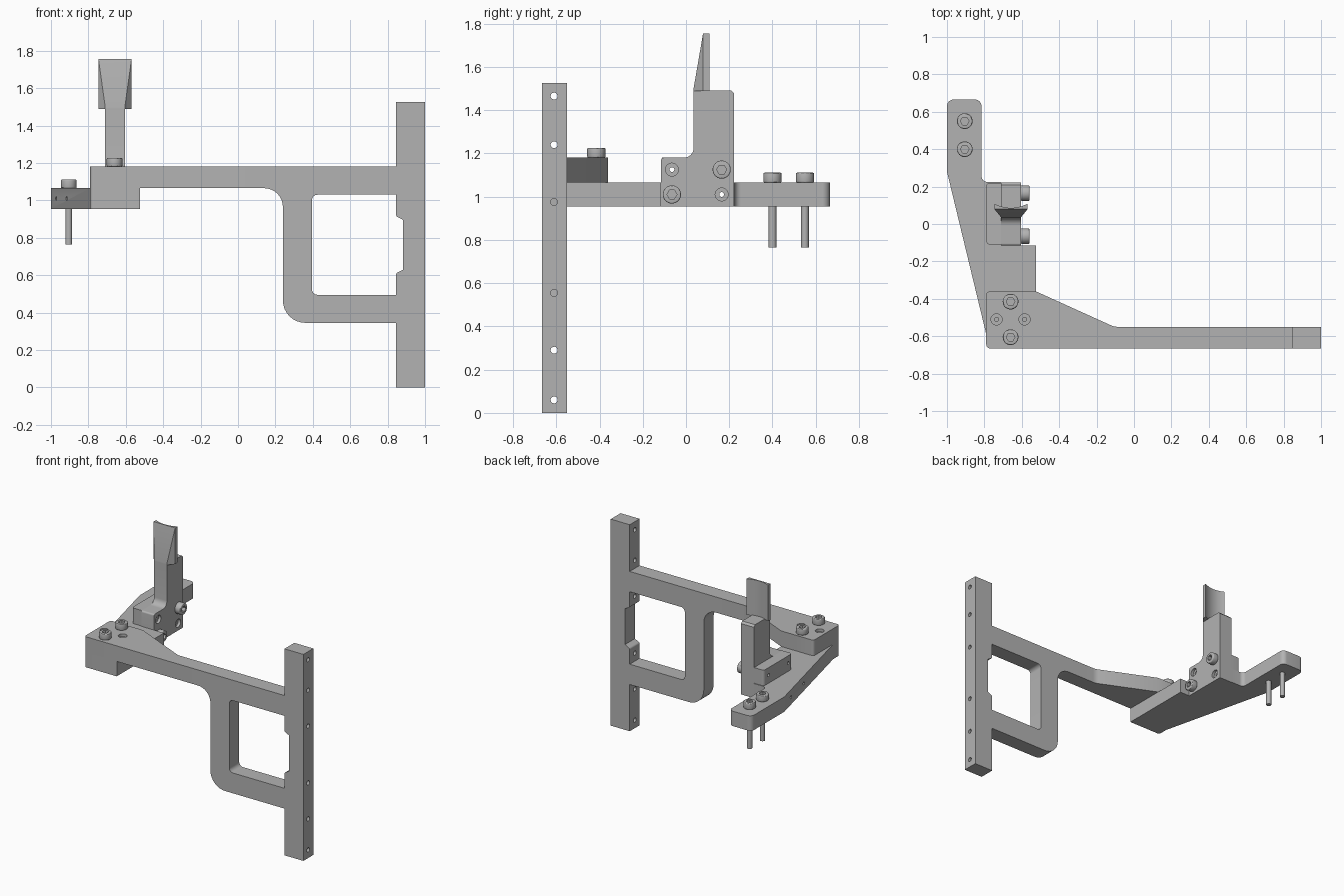
import bpy, bmesh, math
from mathutils import Vector, Matrix

if "Cube" in bpy.data.objects:
    bpy.data.objects.remove(bpy.data.objects["Cube"])

GREY = (0.45, 0.45, 0.45, 1)
steel = bpy.data.materials.new("grey metal")
steel.use_nodes = True
steel.diffuse_color = GREY
steel.node_tree.nodes["Principled BSDF"].inputs["Base Color"].default_value = GREY


def finish(name, bm):
    bmesh.ops.recalc_face_normals(bm, faces=bm.faces)
    mesh = bpy.data.meshes.new(name)
    bm.to_mesh(mesh)
    bm.free()
    mesh.materials.append(steel)
    obj = bpy.data.objects.new(name, mesh)
    bpy.context.collection.objects.link(obj)
    return obj


def activate(obj):
    bpy.ops.object.select_all(action='DESELECT')
    obj.select_set(True)
    bpy.context.view_layer.objects.active = obj


def smooth(obj):
    activate(obj)
    bpy.ops.object.shade_smooth_by_angle(angle=math.radians(30))


def rounded(points, steps=8):
    """Outline whose corners (a, b, radius) become arcs."""
    out = []
    for i, p in enumerate(points):
        c = Vector(p[:2])
        if len(p) < 3:
            out.append(c)
            continue
        u = (Vector(points[i - 1][:2]) - c).normalized()
        v = (Vector(points[(i + 1) % len(points)][:2]) - c).normalized()
        half = u.angle(v) / 2
        centre = c + (u + v).normalized() * p[2] / math.sin(half)
        start = c + u * p[2] / math.tan(half) - centre
        end = c + v * p[2] / math.tan(half) - centre
        sweep = math.atan2(start.x * end.y - start.y * end.x, start.dot(end))
        for k in range(steps + 1):
            out.append(centre + Matrix.Rotation(sweep * k / steps, 2) @ start)
    return out


def prism(name, points, axis, lo, hi):
    """Extrude an outline along x, y or z."""
    place = {'x': lambda a, b, h: (h, a, b),
             'y': lambda a, b, h: (a, h, b),
             'z': lambda a, b, h: (a, b, h)}[axis]
    bm = bmesh.new()
    outline = rounded(points)
    low = [bm.verts.new(place(p[0], p[1], lo)) for p in outline]
    high = [bm.verts.new(place(p[0], p[1], hi)) for p in outline]
    bm.faces.new(low)
    bm.faces.new(high)
    for i in range(len(low)):
        bm.faces.new((low[i - 1], low[i], high[i], high[i - 1]))
    return finish(name, bm)


def disc(name, a, b, r, axis, lo, hi, sides=32):
    ring = [(a + r * math.cos(t * math.tau / sides),
             b + r * math.sin(t * math.tau / sides)) for t in range(sides)]
    return prism(name, ring, axis, lo, hi)


def cut(obj, *cutters):
    for c in cutters:
        mod = obj.modifiers.new("cut", 'BOOLEAN')
        mod.operation = 'DIFFERENCE'
        mod.solver = 'EXACT'
        mod.object = c
        activate(obj)
        bpy.ops.object.modifier_apply(modifier=mod.name)
        bpy.data.objects.remove(c)


def hole(a, b, r, axis, lo, hi):
    return disc("cutter", a, b, r, axis, lo, hi, 20)


def screw(name, a, b, axis, base, shank_end=None):
    """Socket head screw: bevelled head, hex recess, optional shank."""
    top = base + 0.046
    head = disc(name + "_head", a, b, 0.042, axis, base, top)
    bev = head.modifiers.new("edge", 'BEVEL')
    bev.width, bev.segments = 0.006, 3
    bev.limit_method, bev.angle_limit = 'ANGLE', 1.0
    activate(head)
    bpy.ops.object.modifier_apply(modifier=bev.name)
    cut(head, disc("cutter", a, b, 0.023, axis, top - 0.025, top + 0.02, 6))
    smooth(head)
    if shank_end is not None:
        smooth(disc(name + "_shank", a, b, 0.018, axis, shank_end, base))


FRONT, BACK = -0.665, -0.55
LOW, MID, TOP = 0.955, 1.065, 1.18

# Upright post with a shallow notch and a row of cross holes
post = prism("post", [(0.845, 0), (1, 0), (1, 1.525), (0.845, 1.525),
                      (0.845, 0.915, 0.015), (0.883, 0.895), (0.883, 0.63),
                      (0.845, 0.61, 0.015)], 'y', FRONT, BACK)
for z in (0.06, 0.29, 0.555, 0.975, 1.24, 1.465):
    cut(post, hole(-0.61, z, 0.016, 'x', 0.7, 1.1))
smooth(post)

# Open frame joining the post to the top plate
smooth(prism("frame", [(0.1, TOP), (0.1, MID), (0.24, MID, 0.1),
                       (0.24, 0.345, 0.12), (0.845, 0.345), (0.845, 0.495),
                       (0.395, 0.495, 0.03), (0.395, 1.03, 0.03),
                       (0.845, 1.03), (0.845, TOP)], 'y', FRONT, BACK))

# Tapered top plate with dowel holes
plate = prism("top_plate", [(-0.79, FRONT, 0.02), (0.1, FRONT), (0.1, BACK),
                            (-0.105, BACK, 0.1), (-0.525, -0.36),
                            (-0.79, -0.36, 0.02)], 'z', MID, TOP)
for x in (-0.735, -0.585):
    cut(plate, hole(x, -0.51, 0.03, 'z', TOP - 0.02, TOP + 0.1),
        hole(x, -0.51, 0.011, 'z', MID - 0.1, TOP + 0.1))
smooth(plate)
for i, y in enumerate((-0.605, -0.415)):
    screw("plate_screw_%d" % i, -0.66, y, 'z', TOP)

# Lower arm
arm = prism("lower_arm", [(-0.79, FRONT, 0.02), (-0.525, FRONT),
                          (-0.525, -0.115), (-0.71, -0.115), (-0.71, 0.225),
                          (-0.815, 0.225, 0.03), (-0.815, 0.665, 0.035),
                          (-1, 0.665, 0.035), (-1, 0.28), (-0.79, -0.59)],
            'z', LOW, MID)

# Riser block standing on the arm
riser = prism("riser_block", [(-0.79, -0.11, 0.02), (-0.71, -0.11),
                              (-0.71, 0.22), (-0.79, 0.22, 0.02)],
              'z', MID, TOP)

# Side plate with its tall column
column = prism("column_plate", [(-0.115, LOW), (0.222, LOW), (0.222, 1.478),
                                (0.208, 1.492), (0.035, 1.492),
                                (0.035, TOP, 0.045), (-0.115, TOP, 0.012)],
               'x', -0.71, -0.605)
for y, z, dowel in ((-0.065, 1.01, False), (0.165, 1.125, False),
                    (-0.065, 1.125, True), (0.165, 1.01, True)):
    if dowel:
        cut(column, hole(y, z, 0.03, 'x', -0.625, -0.5))
    for part in (column, riser if z > MID else arm):
        cut(part, hole(y, z, 0.011, 'x', -1.1, -0.5))
    if not dowel:
        screw("column_screw_%d" % round(z * 100), y, z, 'x', -0.605)
for part in (arm, riser, column):
    smooth(part)

# Flared blade: hollow back, sloping front
mid_x, half = -0.6575, 0.0875
arc = [(mid_x + half * t / 6, 0.086 + 0.022 * (t / 6) ** 2)
       for t in range(6, -7, -1)]
blade = prism("blade", [(mid_x - 0.0525, 0.035), (mid_x + 0.0525, 0.035),
                        (mid_x + half, 0.078)] + arc +
              [(mid_x - half, 0.078)], 'z', 1.488, 1.755)
cut(blade, prism("cutter", [(0.035, 1.5), (0.0867, 1.8), (-0.1, 1.8),
                            (-0.1, 1.5)], 'x', -1, -0.3))
smooth(blade)

# Long screws through the arm tip
for i, y in enumerate((0.4, 0.55)):
    screw("arm_screw_%d" % i, -0.905, y, 'z', MID, 0.765)
